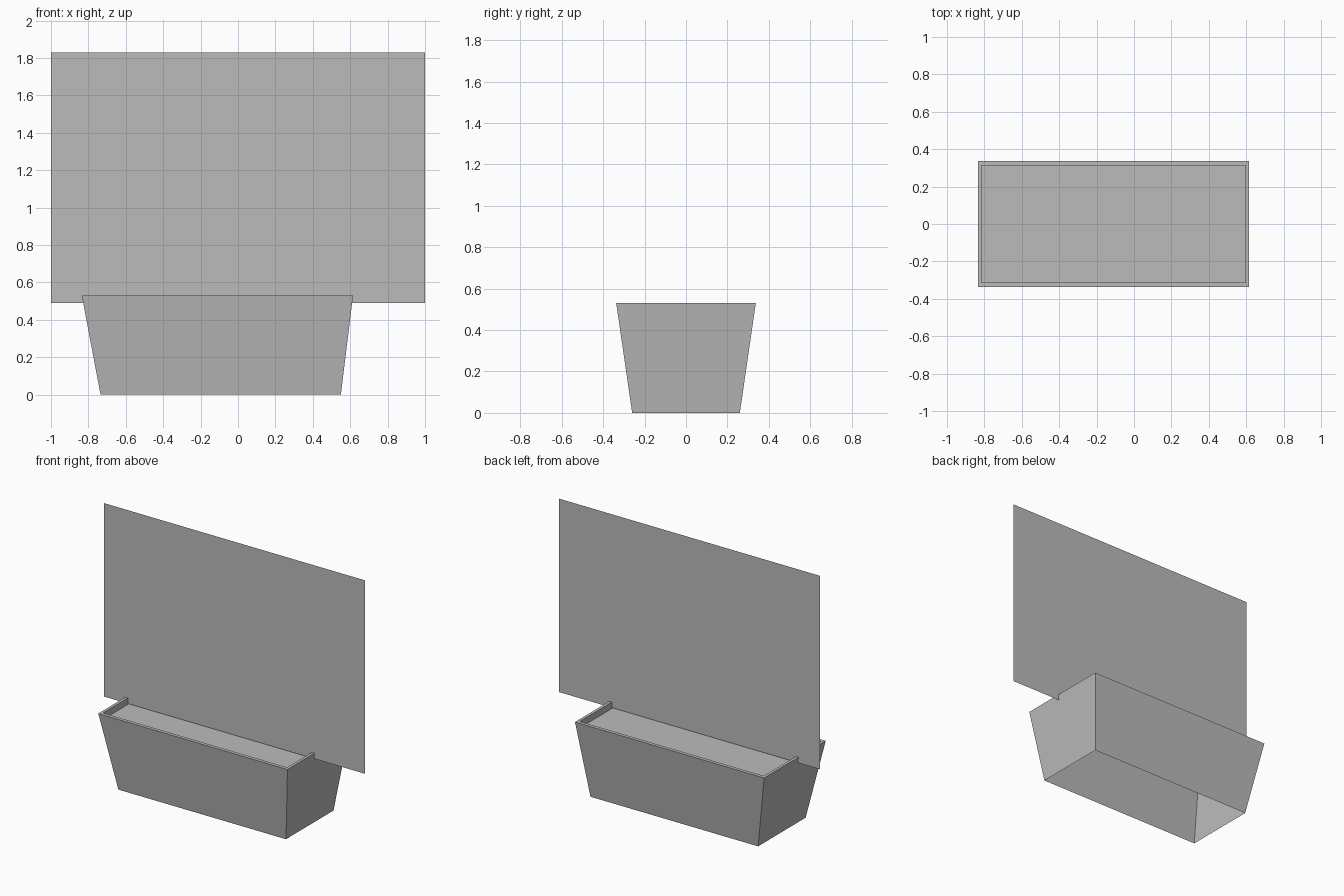
import bpy
import bmesh

cube = bpy.data.objects.get("Cube")
if cube:
    bpy.data.objects.remove(cube, do_unlink=True)

grey = bpy.data.materials.new("plain grey")
grey.use_nodes = True
grey.diffuse_color = (0.5, 0.5, 0.5, 1)
grey.node_tree.nodes["Principled BSDF"].inputs["Base Color"].default_value = (0.5, 0.5, 0.5, 1)


def rectangle(bm, x0, x1, half_y, z):
    """Add a level ring of four corners, anticlockwise from above."""
    corners = ((x0, -half_y), (x1, -half_y), (x1, half_y), (x0, half_y))
    return [bm.verts.new((x, y, z)) for x, y in corners]


def bridge(bm, lower, upper):
    """Join two rings with a band of four quads."""
    for i in range(4):
        j = (i + 1) % 4
        bm.faces.new((lower[i], lower[j], upper[j], upper[i]))


def finish(name, bm):
    mesh = bpy.data.meshes.new(name)
    bm.to_mesh(mesh)
    bm.free()
    mesh.materials.append(grey)
    obj = bpy.data.objects.new(name, mesh)
    bpy.context.collection.objects.link(obj)
    return obj


# Tapered trough: open base, outer walls, flat rim, short inner walls
bm = bmesh.new()
rings = [
    rectangle(bm, -0.735, 0.55, 0.26, 0),
    rectangle(bm, -0.835, 0.615, 0.337, 0.53),
    rectangle(bm, -0.815, 0.595, 0.313, 0.53),
    rectangle(bm, -0.815, 0.595, 0.313, 0.485),
]
for lower, upper in zip(rings, rings[1:]):
    bridge(bm, lower, upper)
finish("planter_box", bm)

# Level fill just below the rim
bm = bmesh.new()
bm.faces.new(rectangle(bm, -0.815, 0.595, 0.313, 0.485))
finish("soil_surface", bm)

# Thin upright sheet standing in the trough
bm = bmesh.new()
sheet = ((-1, 0.49), (1, 0.49), (1, 1.83), (-1, 1.83))
bm.faces.new([bm.verts.new((x, -0.04, z)) for x, z in sheet])
finish("upright_panel", bm)
